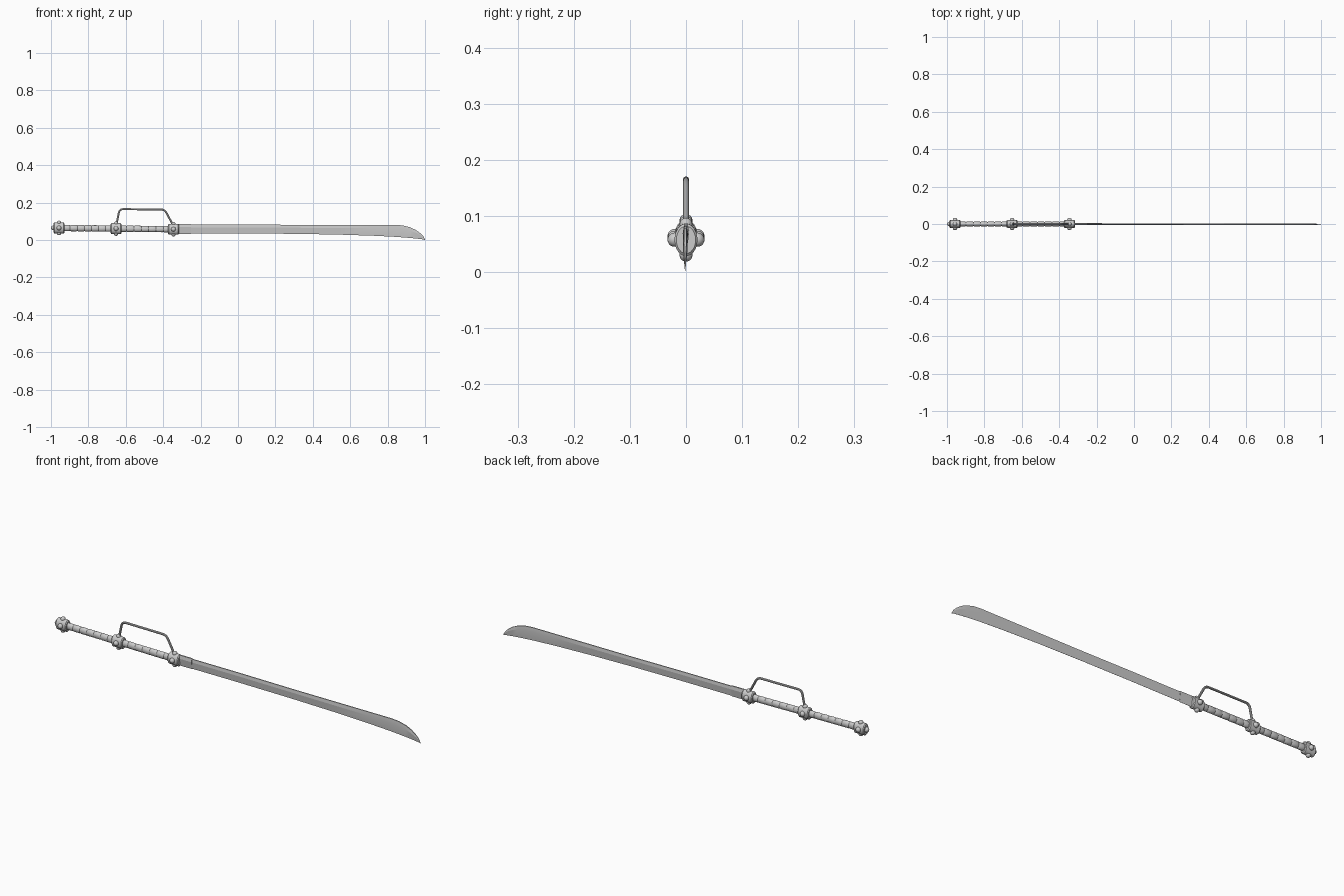
import bpy, bmesh, math
from mathutils import Vector

cube = bpy.data.objects.get("Cube")
if cube:
    bpy.data.objects.remove(cube, do_unlink=True)


def axis_z(x):
    # the grip dips slightly towards the blade
    return 0.0575 - 0.011 * (x + 0.345)


def loft(name, rings, angle=35):
    """Skin a list of equal-length closed rings and cap both ends."""
    bm = bmesh.new()
    loops = [[bm.verts.new(p) for p in ring] for ring in rings]
    n = len(loops[0])
    for a, b in zip(loops, loops[1:]):
        for i in range(n):
            j = (i + 1) % n
            bm.faces.new((a[i], a[j], b[j], b[i]))
    bm.faces.new(loops[0])
    bm.faces.new(loops[-1])
    bmesh.ops.recalc_face_normals(bm, faces=bm.faces)
    mesh = bpy.data.meshes.new(name)
    bm.to_mesh(mesh)
    bm.free()
    obj = bpy.data.objects.new(name, mesh)
    bpy.context.collection.objects.link(obj)
    smooth(obj, angle)
    return obj


def smooth(obj, angle=35):
    bpy.ops.object.select_all(action="DESELECT")
    obj.select_set(True)
    bpy.context.view_layer.objects.active = obj
    bpy.ops.object.shade_smooth_by_angle(angle=math.radians(angle))


def oval(x, ry, rz, sides=24):
    turn = [2 * math.pi * i / sides for i in range(sides)]
    return [(x, ry * math.cos(t), axis_z(x) + rz * math.sin(t)) for t in turn]


def stud(name, centre, radius):
    bpy.ops.mesh.primitive_uv_sphere_add(segments=16, ring_count=10,
                                         radius=radius, location=centre)
    obj = bpy.context.object
    obj.name = name
    smooth(obj, 60)


# Wrapped grip: overlapping bands between the collars
def grip(name, start, end, bands=7):
    step = (end - start) / bands
    rings = []
    for i in range(bands):
        x = start + i * step
        for t, r in ((0, 0.88), (0.1, 1), (0.9, 1), (1, 0.88)):
            rings.append(oval(x + t * step, 0.0125 * r, 0.0168 * r))
    loft(name, rings)


collars = {"pommel": -0.957, "middle_collar": -0.652, "guard_collar": -0.345}
grip("rear_grip", -0.935, -0.67)
grip("front_grip", -0.635, -0.36)

# Oval collars with four round studs each
for name, x in collars.items():
    profile = ((-0.029, 0.84), (-0.025, 1), (0.025, 1), (0.029, 0.84))
    loft(name, [oval(x + dx, 0.0205 * r, 0.029 * r) for dx, r in profile])
    z = axis_z(x)
    for side, s in (("left", 1), ("right", -1)):
        stud(f"{name}_{side}_stud", (x, s * 0.0205, z), 0.0125)
    for side, s in (("top", 1), ("bottom", -1)):
        stud(f"{name}_{side}_stud", (x, 0, z + s * 0.0275), 0.0115)
stud("pommel_end_stud", (-0.9875, 0, axis_z(-0.9875)), 0.0125)

# Bent hand guard
corners = [Vector(p) for p in ((-0.652, 0, 0.075), (-0.633, 0, 0.165),
                               (-0.392, 0, 0.163), (-0.345, 0, 0.075))]
path = [corners[0]]
for before, corner, after in zip(corners, corners[1:], corners[2:]):
    a = corner + (before - corner).normalized() * 0.02
    b = corner + (after - corner).normalized() * 0.02
    for i in range(6):
        t = i / 5
        path.append(a * (1 - t) ** 2 + corner * 2 * t * (1 - t) + b * t * t)
path.append(corners[-1])
curve = bpy.data.curves.new("hand_guard", "CURVE")
curve.dimensions = "3D"
curve.bevel_depth = 0.0055
curve.bevel_resolution = 3
spline = curve.splines.new("POLY")
spline.points.add(len(path) - 1)
for point, co in zip(spline.points, path):
    point.co = (*co, 1)
guard = bpy.data.objects.new("hand_guard", curve)
bpy.context.collection.objects.link(guard)
bpy.ops.object.select_all(action="DESELECT")
guard.select_set(True)
bpy.context.view_layer.objects.active = guard
bpy.ops.object.convert(target="MESH")
smooth(bpy.context.object)


# Blade: flat spine, shallow ridge and a sharp lower edge
def section(x, top, bottom, thick):
    lean = -0.0012 * (x + 0.33)
    h = top - bottom
    half = ((1, 0.55), (0.68, 1), (0, 0.06))
    pts = [(x, lean + w * thick, bottom + f * h) for f, w in half]
    return pts + [(x, lean - w * thick, bottom + f * h) for f, w in reversed(half)]


stations = [(-0.33, 0.083, 0.035), (0, 0.083, 0.035), (0.3, 0.081, 0.033),
            (0.53, 0.081, 0.029), (0.72, 0.081, 0.023), (0.84, 0.081, 0.017),
            (0.88, 0.078, 0.014), (0.92, 0.068, 0.011), (0.95, 0.054, 0.008),
            (0.975, 0.036, 0.005), (0.99, 0.021, 0.003), (1.0, 0.004, 0.0)]
loft("blade", [section(x, t, b, 0.0042 * min(1, (t - b) / 0.045))
               for x, t, b in stations], 12)

# Sleeve around the root of the blade
loft("blade_sleeve", [section(x, 0.0855, 0.033, 0.0058) for x in (-0.33, -0.25)], 12)
